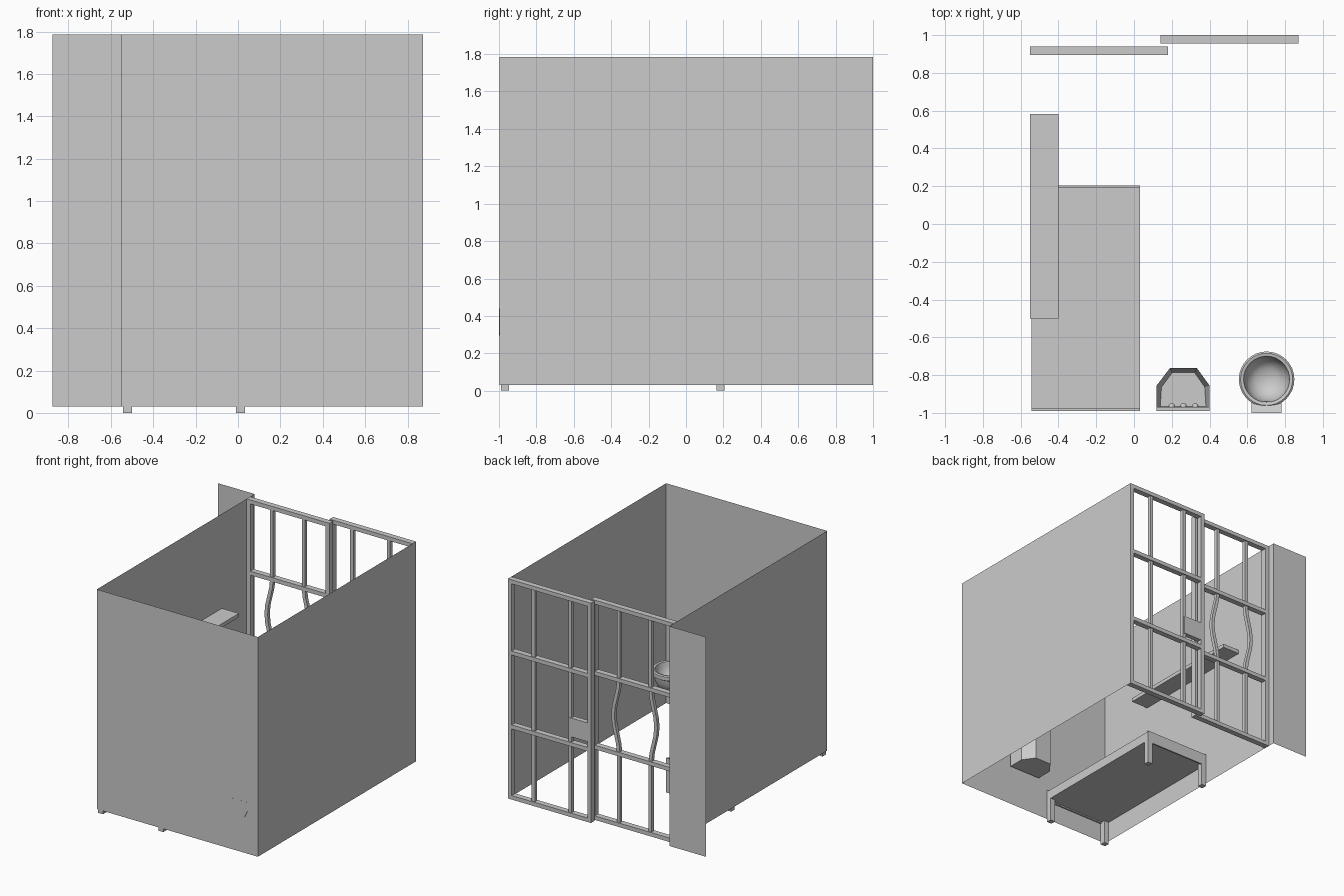
import bpy, bmesh, math

if "Cube" in bpy.data.objects:
    bpy.data.objects.remove(bpy.data.objects["Cube"])

def make(name, bm):
    bmesh.ops.recalc_face_normals(bm, faces=bm.faces)
    me = bpy.data.meshes.new(name)
    bm.to_mesh(me)
    bm.free()
    ob = bpy.data.objects.new(name, me)
    bpy.context.collection.objects.link(ob)
    return ob

def add_box(bm, x0, x1, y0, y1, z0, z1):
    vs = bmesh.ops.create_cube(bm, size=1)["verts"]
    for v in vs:
        v.co = (x1 if v.co.x > 0 else x0, y1 if v.co.y > 0 else y0, z1 if v.co.z > 0 else z0)

def boxes(name, *dims):
    bm = bmesh.new()
    for d in dims:
        add_box(bm, *d)
    return make(name, bm)

def wall(name, a, b):
    bm = bmesh.new()
    pts = [(*a, Z0), (*b, Z0), (*b, Z1), (*a, Z1)]
    bm.faces.new([bm.verts.new(p) for p in pts])
    return make(name, bm)

def smooth(ob, angle=40):
    bpy.ops.object.select_all(action='DESELECT')
    ob.select_set(True)
    bpy.context.view_layer.objects.active = ob
    bpy.ops.object.shade_smooth_by_angle(angle=math.radians(angle))

Z0, Z1 = 0.03, 1.785
XL, XR, YB, YF = -0.55, 0.873, -0.996, 0.996

# Single-sheet walls and the side panel beside the bars
wall("back_wall", (XL, YB), (XR, YB))
wall("right_wall", (XR, YB), (XR, YF))
wall("left_wall", (XL, YF), (XL, YB))
wall("side_panel", (-0.875, YF), (XL, YF))

# Barred frames
T = 0.032
RAILS = (1.2, 0.61)

def frame(name, x0, x1, y0, y1):
    return boxes(name,
                 (x0, x0 + T, y0, y1, Z0, Z1), (x1 - T, x1, y0, y1, Z0, Z1),
                 *[(x0 + T, x1 - T, y0, y1, z - T / 2, z + T / 2)
                   for z in (Z0 + T / 2, *RAILS, Z1 - T / 2)])

def bar(name, x, y, bend=0.0):
    # square section swept upward, spread sideways between the rails
    w = 0.014
    zs = [Z0 + T / 2] + [RAILS[1] + (RAILS[0] - RAILS[1]) * i / 8 for i in range(9)] + [Z1 - T / 2]
    bm = bmesh.new()
    rings = []
    for z in zs:
        t = min(1, max(0, (z - RAILS[1]) / (RAILS[0] - RAILS[1])))
        cx = x + bend * math.sin(math.pi * t) ** 2
        rings.append([bm.verts.new((cx + a * w, y + b * w, z))
                      for a, b in ((-1, -1), (1, -1), (1, 1), (-1, 1))])
    for r, s in zip(rings, rings[1:]):
        for i in range(4):
            j = (i + 1) % 4
            bm.faces.new((r[i], r[j], s[j], s[i]))
    bm.faces.new(rings[0])
    bm.faces.new(rings[-1])
    return make(name, bm)

frame("fixed_bar_frame", -0.55, 0.18, 0.895, 0.94)
frame("sliding_door_frame", 0.14, 0.872, 0.955, 1.0)
bar("bent_bar_left", -0.335, 0.917, -0.05)
bar("bent_bar_right", -0.055, 0.917, 0.05)
bar("door_bar_left", 0.33, 0.977)
bar("door_bar_right", 0.655, 0.977)
boxes("door_lock", (0.165, 0.335, 0.958, 0.997, 0.67, 0.82))

# Bed: slab, end boards and four legs
bx0, bx1, by0, by1 = -0.543, 0.033, -0.99, 0.205
boxes("bed_slab", (bx0, bx1, by0 + 0.012, by1 - 0.012, 0.19, 0.265))
boxes("bed_end_boards", (bx0, bx1, by0, by0 + 0.012, 0.18, 0.275),
      (bx0, bx1, by1 - 0.012, by1, 0.18, 0.275))
L = 0.043
boxes("bed_legs", *[(x, x + L, y, y + L, 0, 0.2)
                    for x in (bx0, bx1 - L) for y in (by0, by1 - L)])

# Wall shelf above the bed
boxes("shelf", (-0.55, -0.4, -0.5, 0.583, 1.0, 1.03))

# Sink: faceted prism with a recessed basin
bm = bmesh.new()
plan = [(0.12, -0.985), (0.40, -0.985), (0.40, -0.855), (0.333, -0.763), (0.19, -0.763), (0.12, -0.855)]
f = bm.faces.new([bm.verts.new((x, y, 0.35)) for x, y in plan])
ext = bmesh.ops.extrude_face_region(bm, geom=[f])["geom"]
for v in [g for g in ext if isinstance(g, bmesh.types.BMVert)]:
    v.co.z = 0.69
top = [g for g in ext if isinstance(g, bmesh.types.BMFace)][0]
bmesh.ops.inset_region(bm, faces=[top], thickness=0.027)
for v in top.verts:
    v.co.z -= 0.13
# inset_region keeps the inner face as the basin floor
make("sink_basin", bm)
boxes("sink_backsplash", (0.12, 0.40, -0.99, -0.968, 0.69, 0.76))
for i, x in enumerate((0.2, 0.262, 0.324)):
    bpy.ops.mesh.primitive_uv_sphere_add(segments=12, ring_count=8, radius=0.017, location=(x, -0.965, 0.725))
    knob = bpy.context.object
    knob.name = f"sink_knob_{i + 1}"
    smooth(knob)

# Toilet: lathed hollow bowl on a wall bracket
profile = [(0, 0.25), (0.06, 0.255), (0.1, 0.285), (0.122, 0.33), (0.13, 0.375), (0.147, 0.385),
           (0.147, 0.415), (0.138, 0.422), (0.122, 0.418), (0.116, 0.385), (0.1, 0.335), (0.06, 0.3), (0, 0.29)]
bm = bmesh.new()
vs = [bm.verts.new((r, 0, z)) for r, z in profile]
es = [bm.edges.new(p) for p in zip(vs, vs[1:])]
bmesh.ops.spin(bm, geom=vs + es, cent=(0, 0, 0), axis=(0, 0, 1), angle=math.tau, steps=32)
bmesh.ops.remove_doubles(bm, verts=bm.verts, dist=0.0005)
bowl = make("toilet_bowl", bm)
bowl.location = (0.702, -0.822, 0)
smooth(bowl)

bm = bmesh.new()
section = [(-0.08, 0.44), (-0.08, 0.37), (-0.055, 0.315), (0, 0.295), (0.055, 0.315), (0.08, 0.37), (0.08, 0.44)]
f = bm.faces.new([bm.verts.new((0.702 + x, -1.0, z)) for x, z in section])
ext = bmesh.ops.extrude_face_region(bm, geom=[f])["geom"]
for v in [g for g in ext if isinstance(g, bmesh.types.BMVert)]:
    v.co.y = -0.94
    v.co.z = min(v.co.z, 0.41)
make("toilet_bracket", bm)
